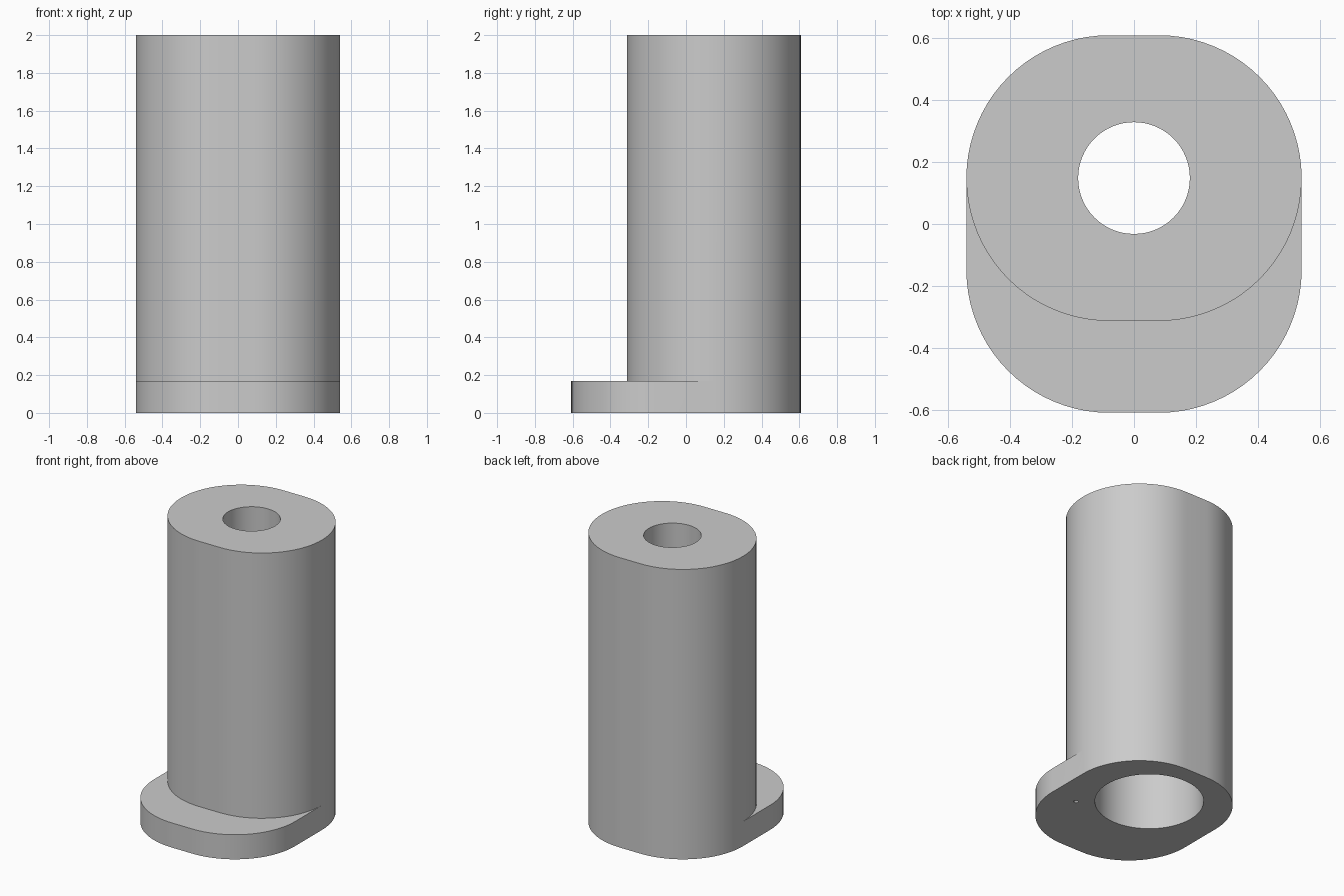
import bpy, bmesh
from math import cos, sin, pi

R, FLAT = 0.46, 0.08        # corner radius, half length of the flat
Y = 0.148                   # bore centre; the foot is mirrored to -Y
HEIGHT, LEDGE = 2.0, 0.17
STEPS = 20                  # segments per quarter round

cube = bpy.data.objects.get("Cube")
if cube:
    bpy.data.objects.remove(cube)

grey = bpy.data.materials.new("light_grey")
grey.use_nodes = True
colour = (0.6, 0.6, 0.6, 1)
grey.diffuse_color = colour
grey.node_tree.nodes["Principled BSDF"].inputs["Base Color"].default_value = colour


def half_round(start, cy):
    """Two quarter rounds joined by a short flat."""
    pts = []
    for q in range(2):
        for i in range(STEPS + 1):
            a = start + (q + i / STEPS) * pi / 2
            middle = start + (q + 0.5) * pi / 2
            cx = FLAT if cos(middle) > 0 else -FLAT
            pts.append((cx + R * cos(a), cy + R * sin(a)))
    return pts


def cutter(name, radius, x, z0, z1, sides):
    bpy.ops.mesh.primitive_cylinder_add(vertices=sides, radius=radius, depth=z1 - z0,
                                        location=(x[0], x[1], (z0 + z1) / 2))
    ob = bpy.context.object
    ob.name = name
    ob.hide_render = True
    return ob


# Sleeve with projecting foot, as one solid
bm = bmesh.new()


def row(pts, z):
    return [bm.verts.new((x, y, z)) for x, y in pts]


def wall(low, high):
    for i in range(len(low) - 1):
        bm.faces.new((low[i], low[i + 1], high[i + 1], high[i]))


back = half_round(0, Y)
front = half_round(pi, Y)
foot = half_round(pi, -Y)
back_low, back_mid, back_top = (row(back, z) for z in (0, LEDGE, HEIGHT))
front_mid = [back_mid[-1]] + row(front[1:-1], LEDGE) + [back_mid[0]]
front_top = [back_top[-1]] + row(front[1:-1], HEIGHT) + [back_top[0]]
foot_low = [back_low[-1]] + row(foot, 0) + [back_low[0]]
foot_mid = [back_mid[-1]] + row(foot, LEDGE) + [back_mid[0]]
wall(back_low, back_mid)
wall(back_mid, back_top)
wall(front_mid, front_top)
wall(foot_low, foot_mid)
bm.faces.new(back_top + front_top[1:-1])            # top
bm.faces.new(back_low + foot_low[1:-1])             # underside
bm.faces.new(foot_mid + front_mid[1:-1][::-1])      # ledge
bmesh.ops.recalc_face_normals(bm, faces=bm.faces[:])
mesh = bpy.data.meshes.new("sleeve_with_foot")
bm.to_mesh(mesh)
bm.free()
mesh.materials.append(grey)
sleeve = bpy.data.objects.new("sleeve_with_foot", mesh)
bpy.context.collection.objects.link(sleeve)

# Wide bore from below, narrow bore through the top, small blind pin hole
cutters = [
    cutter("wide_bore", 0.34, (0, Y), -0.2, 1.6, 80),
    cutter("narrow_bore", 0.18, (0, Y), 1.4, 2.2, 64),
    cutter("pin_hole", 0.016, (0.35, -Y), -0.1, 0.17, 8),
]
bpy.ops.object.select_all(action="DESELECT")
sleeve.select_set(True)
bpy.context.view_layer.objects.active = sleeve
for c in cutters:
    c.data.materials.append(grey)
    mod = sleeve.modifiers.new(c.name, "BOOLEAN")
    mod.operation = "DIFFERENCE"
    mod.solver = "EXACT"
    mod.object = c
    bpy.ops.object.modifier_apply(modifier=mod.name)
    bpy.data.objects.remove(c)

bpy.ops.object.shade_smooth_by_angle(angle=pi / 6)
